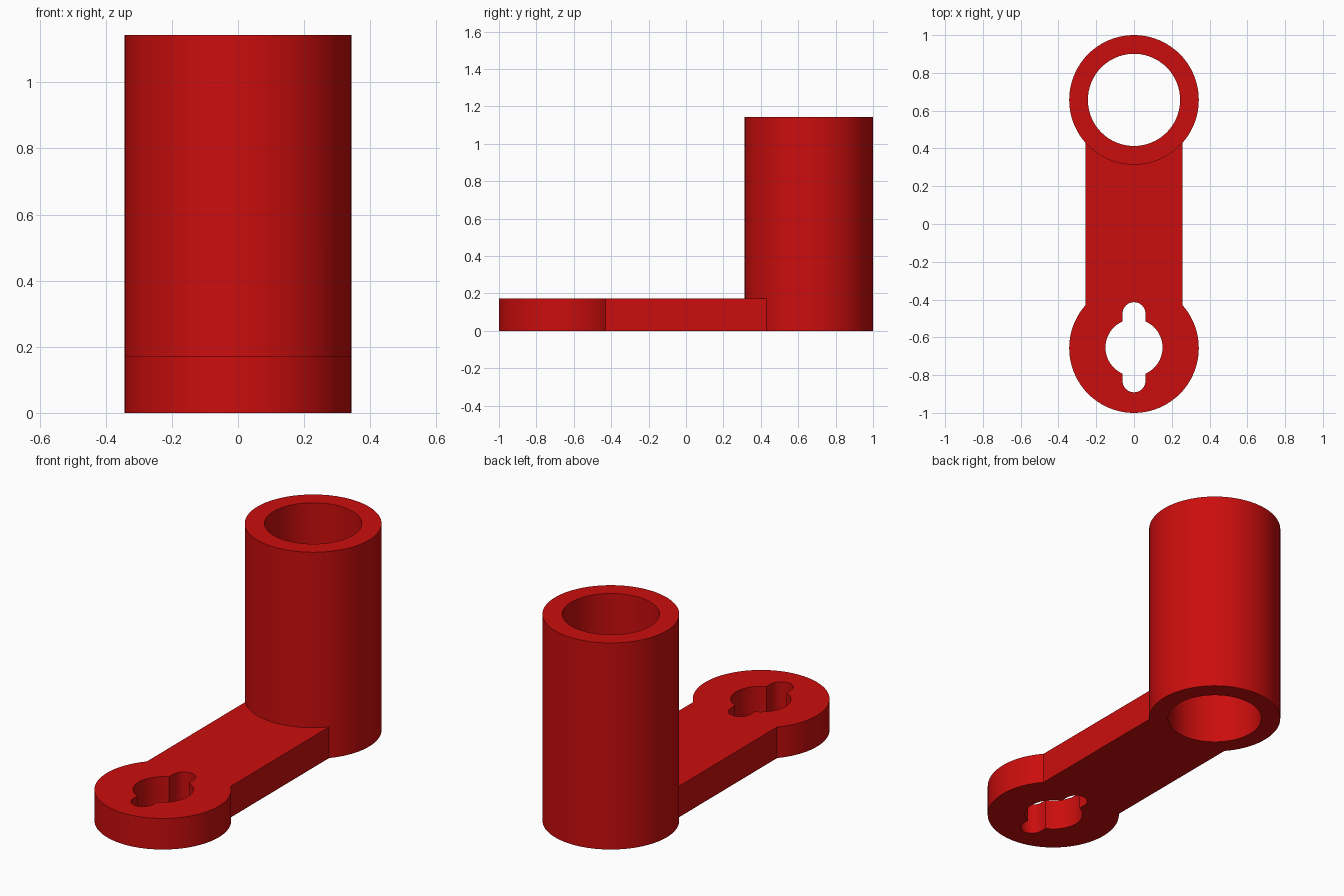
import bpy, bmesh, math

if "Cube" in bpy.data.objects:
    bpy.data.objects.remove(bpy.data.objects["Cube"])

END_Y, R, BORE = 0.657, 0.343, 0.244
PLATE_H, POST_H, ARM_W = 0.172, 1.143, 0.257


def arc(cy, r, a0, a1, n):
    return [(r * math.cos(math.radians(a0 + (a1 - a0) * i / n)),
             cy + r * math.sin(math.radians(a0 + (a1 - a0) * i / n)))
            for i in range(n + 1)]


def circle(cy, r, n=96):
    return arc(cy, r, 0, 360, n)[:-1]


def prism(name, outline, z0, z1):
    bm = bmesh.new()
    face = bm.faces.new([bm.verts.new((x, y, z0)) for x, y in outline])
    ext = bmesh.ops.extrude_face_region(bm, geom=[face])
    bmesh.ops.translate(bm, vec=(0, 0, z1 - z0),
                        verts=[v for v in ext["geom"] if isinstance(v, bmesh.types.BMVert)])
    bmesh.ops.recalc_face_normals(bm, faces=bm.faces)
    mesh = bpy.data.meshes.new(name)
    bm.to_mesh(mesh)
    bm.free()
    obj = bpy.data.objects.new(name, mesh)
    bpy.context.collection.objects.link(obj)
    return obj


def combine(target, other, operation):
    other.hide_render = True
    mod = target.modifiers.new(other.name, 'BOOLEAN')
    mod.operation, mod.solver, mod.object = operation, 'EXACT', other
    bpy.context.view_layer.objects.active = target
    bpy.ops.object.modifier_apply(modifier=mod.name)
    bpy.data.objects.remove(other)


# Flat arm, joined to the round foot and the tall post
bracket = prism("tube_bracket", [(-ARM_W, -END_Y), (ARM_W, -END_Y),
                                 (ARM_W, END_Y), (-ARM_W, END_Y)], 0, PLATE_H)
combine(bracket, prism("round_foot", circle(-END_Y, R), 0, PLATE_H), 'UNION')
combine(bracket, prism("post", circle(END_Y, R), 0, POST_H), 'UNION')

# Through bore in the post
combine(bracket, prism("bore_cutter", circle(END_Y, BORE), -0.1, POST_H + 0.1), 'DIFFERENCE')

# Round hole with two opposite rounded notches in the foot
slot = arc(-0.475, 0.061, 0, 180, 24) + arc(-0.83, 0.061, 180, 360, 24)
combine(bracket, prism("hole_cutter", circle(-END_Y + 0.003, 0.151), -0.1, 0.3), 'DIFFERENCE')
combine(bracket, prism("notch_cutter", slot, -0.1, 0.3), 'DIFFERENCE')

# Red finish and smooth curved walls
red = bpy.data.materials.new("red")
red.diffuse_color = (0.6, 0.004, 0.004, 1)
red.use_nodes = True
red.node_tree.nodes["Principled BSDF"].inputs["Base Color"].default_value = red.diffuse_color
bracket.data.materials.clear()
bracket.data.materials.append(red)
bpy.ops.object.select_all(action='DESELECT')
bracket.select_set(True)
bpy.context.view_layer.objects.active = bracket
bpy.ops.object.shade_smooth_by_angle(angle=math.radians(30))
